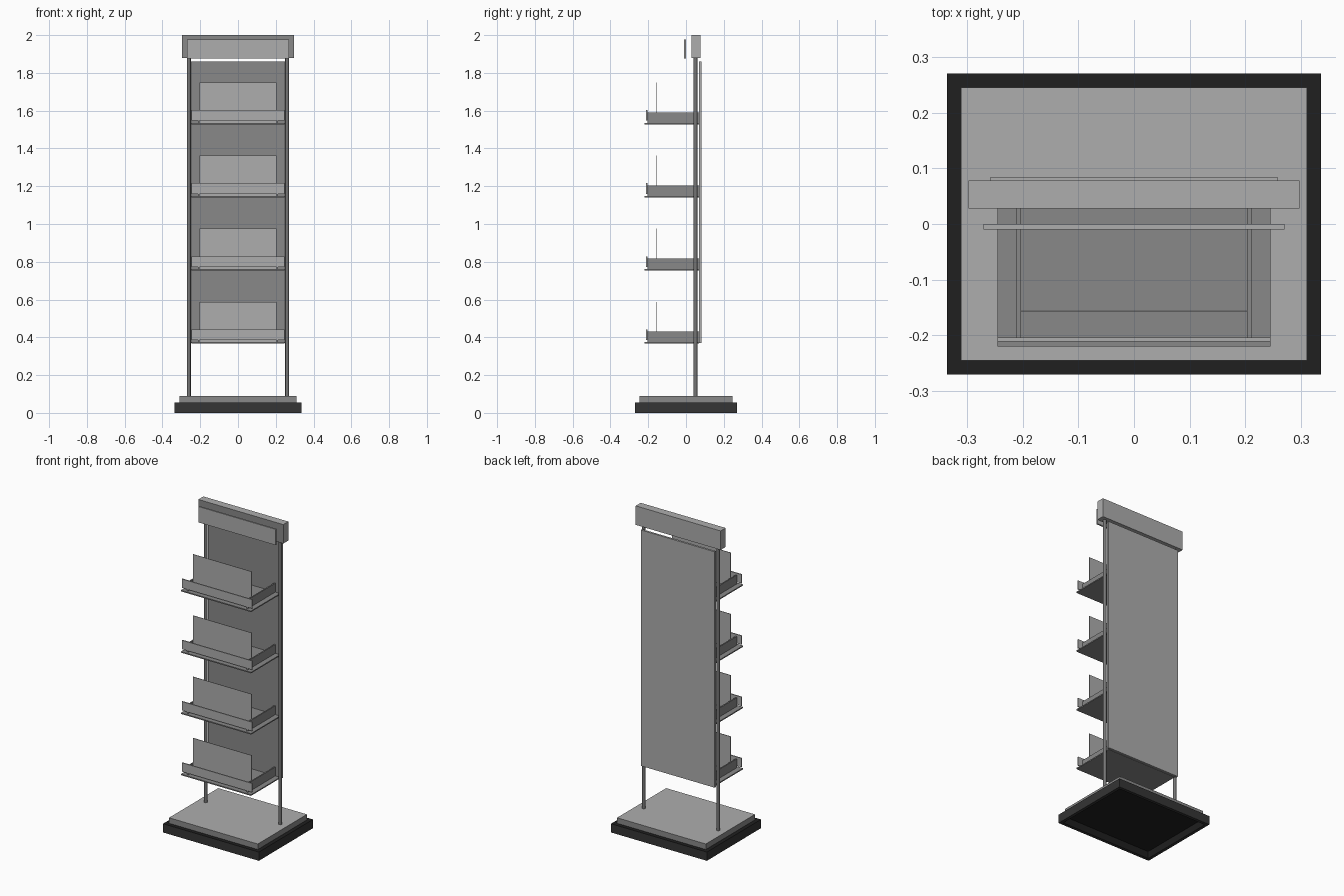
import bpy
import bmesh
from mathutils import Vector

default = bpy.data.objects.get("Cube")
if default:
    bpy.data.objects.remove(default, do_unlink=True)


def material(name, value):
    mat = bpy.data.materials.new(name)
    mat.use_nodes = True
    colour = (value, value, value, 1)
    mat.diffuse_color = colour
    mat.node_tree.nodes["Principled BSDF"].inputs["Base Color"].default_value = colour
    return mat


LIGHT = material("light grey", 0.42)
MID = material("mid grey", 0.25)
STEEL = material("steel grey", 0.18)
CHARCOAL = material("charcoal", 0.035)
BLACK = material("black", 0.014)


def finish(name, bm, mats, rule=None):
    """Turn a bmesh into an object; rule picks the material from the face normal."""
    bm.normal_update()
    if rule:
        for face in bm.faces:
            face.material_index = rule(face)
    mesh = bpy.data.meshes.new(name)
    bm.to_mesh(mesh)
    bm.free()
    for mat in mats:
        mesh.materials.append(mat)
    obj = bpy.data.objects.new(name, mesh)
    bpy.context.collection.objects.link(obj)
    return obj


def box_mesh(x, y, z):
    bm = bmesh.new()
    bmesh.ops.create_cube(bm, size=1)
    low, high = Vector((x[0], y[0], z[0])), Vector((x[1], y[1], z[1]))
    for v in bm.verts:
        v.co = (low + high) / 2 + v.co * (high - low)
    return bm


def box(name, x, y, z, mats, rule=None):
    return finish(name, box_mesh(x, y, z), mats, rule)


def faces_front(face):
    return int(face.normal.y < -0.5)


def not_top(face):
    return int(face.normal.z < 0.5)


# Base: dark tray, hollow underneath
bm = box_mesh((-0.335, 0.335), (-0.27, 0.27), (0, 0.055))
bm.normal_update()
bottom = [f for f in bm.faces if f.normal.z < -0.5]
bmesh.ops.inset_individual(bm, faces=bottom, thickness=0.027)
walls = bmesh.ops.extrude_discrete_faces(bm, faces=bottom)["faces"]
for face in walls:
    bmesh.ops.translate(bm, verts=face.verts, vec=(0, 0, 0.045))
finish("base_tray", bm, [CHARCOAL, BLACK],
       lambda f: int(f.normal.z > 0.5 or all(abs(v.co.x) < 0.32 for v in f.verts)))

# Plinth on the base
box("base_plinth", (-0.31, 0.31), (-0.245, 0.245), (0.055, 0.09),
    [LIGHT, MID], not_top)

# Upright posts
for side, label in ((-1, "right"), (1, "left")):
    bm = bmesh.new()
    bmesh.ops.create_cone(bm, cap_ends=True, segments=20, radius1=0.01,
                          radius2=0.01, depth=1.8)
    bmesh.ops.translate(bm, verts=bm.verts, vec=(side * 0.26, 0.05, 0.985))
    post = finish(label + "_post", bm, [STEEL])
    bpy.ops.object.select_all(action="DESELECT")
    post.select_set(True)
    bpy.context.view_layer.objects.active = post
    bpy.ops.object.shade_smooth_by_angle()

# Back panel and header
box("back_panel", (-0.258, 0.258), (0.07, 0.083), (0.37, 1.86),
    [LIGHT, MID], faces_front)
box("header_box", (-0.297, 0.297), (0.028, 0.078), (1.88, 2.0),
    [LIGHT, MID], faces_front)
box("header_plate", (-0.27, 0.27), (-0.01, 0), (1.877, 1.977), [LIGHT])

# Shelves: floor, two side walls, front lip and upright card
for i in range(4):
    z = 0.367 + i * 0.387
    tag = "shelf_%d_" % (i + 1)
    box(tag + "floor", (-0.245, 0.245), (-0.22, 0.07), (z, z + 0.007), [MID])
    for side, label in ((-1, "right"), (1, "left")):
        x = side * 0.208
        box(tag + label + "_wall", (x - 0.004, x + 0.004), (-0.205, 0.07),
            (z + 0.007, z + 0.063), [MID])
    box(tag + "front_lip", (-0.245, 0.245), (-0.211, -0.204),
        (z + 0.019, z + 0.075), [LIGHT])
    box(tag + "card", (-0.204, 0.204), (-0.157, -0.154),
        (z + 0.007, z + 0.221), [LIGHT])
